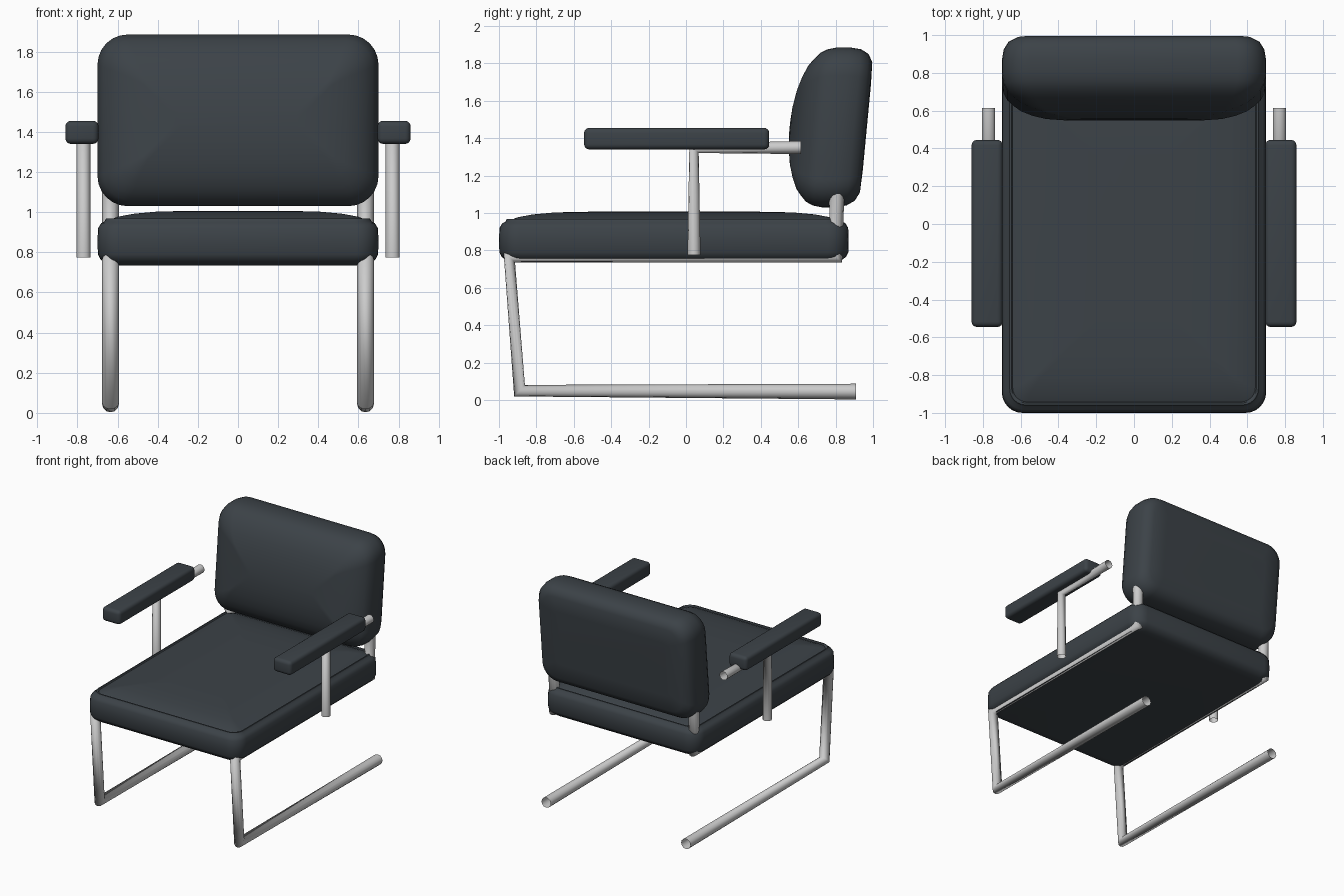
import bpy, bmesh, math
from mathutils import Vector

if "Cube" in bpy.data.objects:
    bpy.data.objects.remove(bpy.data.objects["Cube"])

dark = bpy.data.materials.new("dark_upholstery")
dark.diffuse_color = (0.045, 0.055, 0.064, 1)
dark.use_nodes = True
dark.node_tree.nodes["Principled BSDF"].inputs["Base Color"].default_value = dark.diffuse_color


def finish(name, bm, angle):
    bmesh.ops.recalc_face_normals(bm, faces=bm.faces)
    me = bpy.data.meshes.new(name)
    bm.to_mesh(me)
    bm.free()
    me.materials.append(dark)
    ob = bpy.data.objects.new(name, me)
    bpy.context.collection.objects.link(ob)
    bpy.ops.object.select_all(action='DESELECT')
    bpy.context.view_layer.objects.active = ob
    ob.select_set(True)
    bpy.ops.object.shade_smooth_by_angle(angle=math.radians(angle))
    return ob


def rounded_rect(hw, hh, r, n=7):
    pts = []
    for k, (sx, sy) in enumerate([(1, 1), (-1, 1), (-1, -1), (1, -1)]):
        for i in range(n):
            a = math.pi / 2 * (k + i / (n - 1))
            pts.append((sx * (hw - r) + r * math.cos(a), sy * (hh - r) + r * math.sin(a)))
    return pts


def cushion(name, hw, hh, r, profile, place, angle):
    """Loft rounded rectangles; profile = (inset, depth) pairs, place maps to world."""
    bm = bmesh.new()
    rings = []
    for d, t in profile:
        rr = max(r - d * 0.6, 0.02)
        rr = min(rr, hh - d, hw - d)
        rings.append([bm.verts.new(place(u, v, t)) for u, v in rounded_rect(hw - d, hh - d, rr)])
    for a, b in zip(rings, rings[1:]):
        n = len(a)
        for i in range(n):
            bm.faces.new((a[i], a[(i + 1) % n], b[(i + 1) % n], b[i]))
    bm.faces.new(rings[0])
    bm.faces.new(rings[-1])
    return finish(name, bm, angle)


def tube(name, pts, radius):
    cu = bpy.data.curves.new(name, 'CURVE')
    cu.dimensions = '3D'
    cu.bevel_depth = radius
    cu.bevel_resolution = 4
    sp = cu.splines.new('POLY')
    sp.points.add(len(pts) - 1)
    for p, co in zip(sp.points, pts):
        p.co = (*co, 1)
    ob = bpy.data.objects.new(name, cu)
    bpy.context.collection.objects.link(ob)


# seat cushion with a raised seam and crowned top
cushion("seat", 0.70, 0.935, 0.11,
        [(0.10, 0.735), (0.05, 0.738), (0.015, 0.765), (0.002, 0.79), (0, 0.86), (0.003, 0.92),
         (0.018, 0.945), (0.035, 0.953), (0.042, 0.968), (0.052, 0.968), (0.058, 0.96),
         (0.10, 0.977), (0.18, 0.992), (0.30, 1.003), (0.5, 1.007)],
        lambda u, v, t: Vector((u, v - 0.065, t)), 50)

# leaning backrest with a domed front
cushion("backrest", 0.70, 0.4275, 0.15,
        [(0.20, 0.0), (0.08, 0.004), (0.035, 0.028), (0.01, 0.07), (0, 0.13), (0, 0.20),
         (0.01, 0.25), (0.03, 0.288), (0.065, 0.32), (0.10, 0.346), (0.16, 0.372),
         (0.23, 0.393), (0.32, 0.408), (0.40, 0.413)],
        lambda u, v, t: Vector((u, 0.967 + 0.095 * v - t, 1.4575 + v)), 60)

for side, s in (("left", -1), ("right", 1)):
    # continuous bent tube: floor runner, front leg, seat rail, back upright
    x = 0.635 * s
    tube(side + "_frame_tube",
         [(x, 0.91, 0.045), (x, -0.89, 0.05), (x, -0.945, 0.765), (x, 0.805, 0.765), (x, 0.805, 1.12)],
         0.042)
    # armrest post bending back
    x = 0.77 * s
    tube(side + "_arm_post", [(x, 0.043, 0.775), (x, 0.043, 1.345), (x, 0.615, 1.35)], 0.035)
    # padded armrest
    bm = bmesh.new()
    bmesh.ops.create_cube(bm, size=1)
    bmesh.ops.scale(bm, vec=(0.165, 0.99, 0.115), verts=bm.verts)
    bmesh.ops.bevel(bm, geom=bm.edges[:], offset=0.028, segments=4, profile=0.5, affect='EDGES')
    finish(side + "_armrest", bm, 40).location = (0.7775 * s, -0.05, 1.3975)
